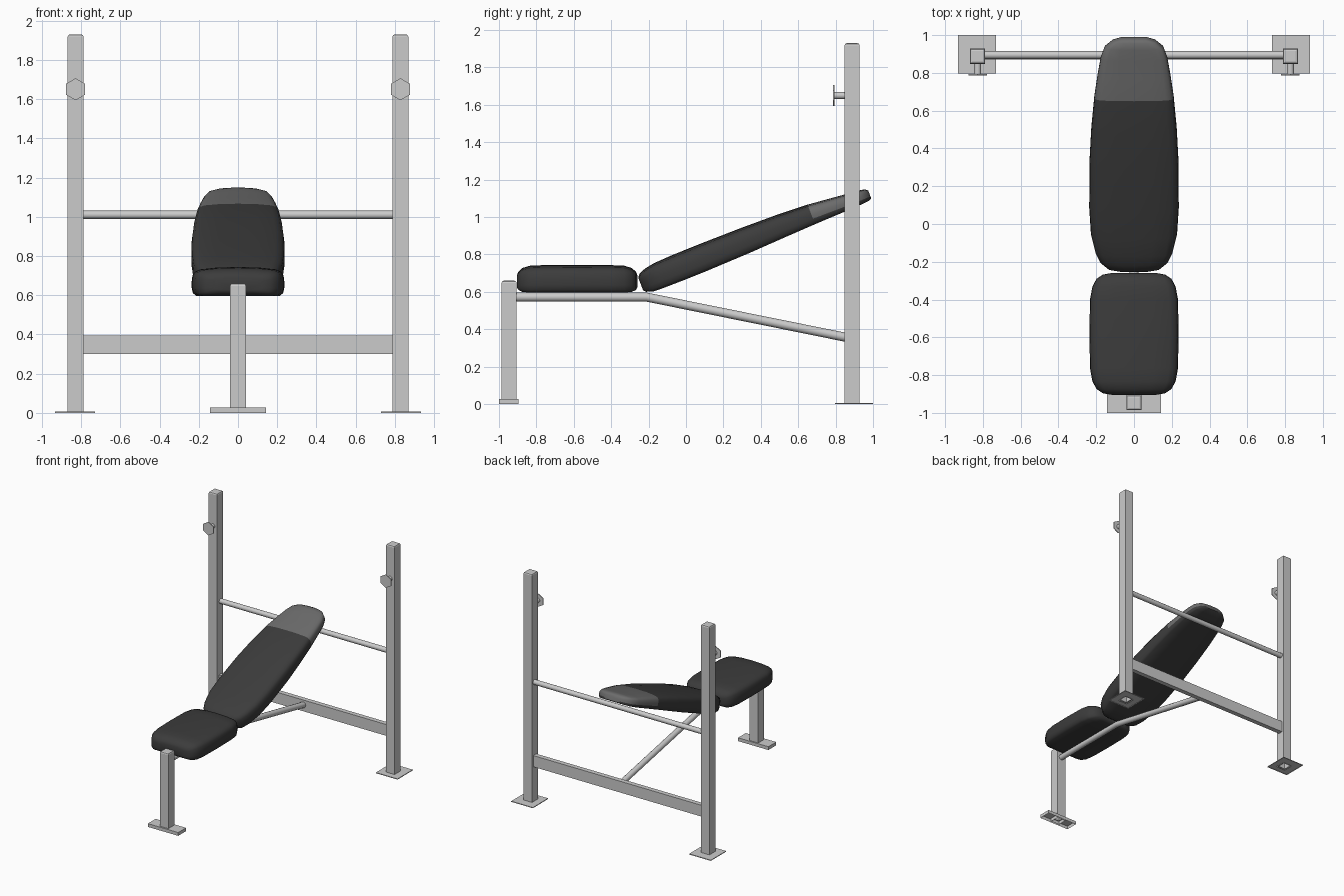
import bpy, bmesh, math
from mathutils import Vector, Matrix

cube = bpy.data.objects.get("Cube")
if cube:
    bpy.data.objects.remove(cube, do_unlink=True)


def material(name, value):
    m = bpy.data.materials.new(name)
    m.use_nodes = True
    colour = (value, value, value, 1)
    m.diffuse_color = colour
    m.node_tree.nodes["Principled BSDF"].inputs["Base Color"].default_value = colour
    return m


METAL = material("light grey metal", 0.6)
PAD = material("black padding", 0.045)
HEAD = material("grey head padding", 0.15)


def finish(name, bm, *mats):
    bmesh.ops.recalc_face_normals(bm, faces=bm.faces)
    mesh = bpy.data.meshes.new(name)
    bm.to_mesh(mesh)
    bm.free()
    for m in mats:
        mesh.materials.append(m)
    ob = bpy.data.objects.new(name, mesh)
    bpy.context.collection.objects.link(ob)
    return ob


def select(ob):
    bpy.ops.object.select_all(action='DESELECT')
    ob.select_set(True)
    bpy.context.view_layer.objects.active = ob


def smooth(ob, degrees=50):
    select(ob)
    bpy.ops.object.shade_smooth_by_angle(angle=math.radians(degrees))


def loft(bm, rings, caps):
    """Join rings of points with quads, closing the ends if asked."""
    loops = [[bm.verts.new(p) for p in ring] for ring in rings]
    n = len(loops[0])
    for a, b in zip(loops, loops[1:]):
        for i in range(n):
            j = (i + 1) % n
            bm.faces.new((a[i], a[j], b[j], b[i]))
    if caps:
        bm.faces.new(loops[0])
        bm.faces.new(loops[-1])


def box(name, centre, size, post=False):
    """A box; a post is open below and chamfered round the top."""
    bm = bmesh.new()
    bmesh.ops.create_cube(bm, size=1, matrix=Matrix.LocRotScale(centre, None, size))
    if post:
        low = min(bm.faces, key=lambda f: f.calc_center_median().z)
        bmesh.ops.delete(bm, geom=[low], context='FACES_ONLY')
        top = max(bm.faces, key=lambda f: f.calc_center_median().z)
        bmesh.ops.bevel(bm, geom=list(top.edges), offset=0.012, segments=2,
                        profile=0.5, affect='EDGES')
    return finish(name, bm, METAL)


def rect(x, y, z, hx, hy):
    return [Vector((x + sx * hx, y + sy * hy, z))
            for sx, sy in ((-1, -1), (1, -1), (1, 1), (-1, 1))]


def foot(name, x, y, hx, hy, height, post_y):
    """Plate open below, with a hole under the hollow post."""
    bm = bmesh.new()
    loft(bm, [rect(x, y, 0, hx, hy), rect(x, y, height, hx, hy),
              rect(x, post_y, height, 0.032, 0.032)], False)
    return finish(name, bm, METAL)


def tube(name, points, radius):
    curve = bpy.data.curves.new(name, 'CURVE')
    curve.dimensions = '3D'
    curve.bevel_depth = radius
    curve.bevel_resolution = 4
    curve.use_fill_caps = True
    spline = curve.splines.new('POLY')
    spline.points.add(len(points) - 1)
    for p, co in zip(spline.points, points):
        p.co = (*co, 1)
    ob = bpy.data.objects.new(name, curve)
    bpy.context.collection.objects.link(ob)
    curve.materials.append(METAL)
    select(ob)
    bpy.ops.object.convert(target='MESH')
    smooth(bpy.context.object)


# Cushion cross-section: half width and height fractions, flat below, crowned above
HALF = [(0.5, 0), (0.9, 0), (0.975, 0.1), (1, 0.28), (1, 0.5), (0.985, 0.7),
        (0.93, 0.84), (0.8, 0.92), (0.45, 0.98)]
SECTION = [(0, 0)] + HALF + [(0, 1)] + [(-x, t) for x, t in reversed(HALF)]


def cushion(name, stations, origin, tilt, head_from=None):
    """Stations are distance along, half width, underside and top."""
    bm = bmesh.new()
    rings = [[Vector((x * w, s, low + t * (high - low))) for x, t in SECTION]
             for s, w, low, high in stations]
    loft(bm, rings, True)
    mats = [PAD]
    if head_from is not None:
        mats.append(HEAD)
        for f in bm.faces:
            c = f.calc_center_median()
            if c.y > head_from and c.z > -0.01:
                f.material_index = 1
    bm.transform(Matrix.Translation(origin) @ Matrix.Rotation(math.radians(tilt), 4, 'X'))
    smooth(finish(name, bm, *mats), 60)


# Rear uprights with their base plates and bar rests
POST_X, POST_Y = 0.828, 0.888
for side, sx in (("left", 1), ("right", -1)):
    x = sx * POST_X
    box(side + "_upright", (x, POST_Y, 0.965), (0.08, 0.08, 1.93), True)
    foot(side + "_base_plate", x + sx * 0.003, 0.898, 0.101, 0.102, 0.006, POST_Y)
    tube(side + "_bar_rest", [(x, 0.85, 1.65), (x, 0.79, 1.65)], 0.019)
    bm = bmesh.new()
    bmesh.ops.create_cone(bm, cap_ends=True, segments=6, radius1=0.056, radius2=0.056,
                          depth=0.006, matrix=Matrix.Translation((x, 0.79, 1.65))
                          @ Matrix.Rotation(math.pi / 2, 4, 'X'))
    finish(side + "_rest_stop", bm, METAL)

# Cross members between the uprights
span = POST_X - 0.04
tube("upper_crossbar", [(-span, 0.895, 1.01), (span, 0.895, 1.01)], 0.021)
box("lower_crossbar", (0, 0.89, 0.347), (2 * span, 0.04, 0.095))

# Front leg and the bent rail under the cushions
box("front_leg", (0, -0.946, 0.33), (0.08, 0.08, 0.66), True)
foot("front_foot", 0, -0.948, 0.142, 0.052, 0.028, -0.946)
tube("bench_rail", [(0, -0.91, 0.572), (0, -0.21, 0.572), (0, 0.88, 0.352)], 0.024)

# Seat: the same rounding at both ends
end = [(0, 0.12, 0.625, 0.69), (0.008, 0.165, 0.61, 0.708), (0.03, 0.198, 0.6, 0.728),
       (0.07, 0.22, 0.596, 0.74), (0.14, 0.233, 0.596, 0.743)]
seat = ([(-0.904 + s, *r) for s, *r in end] + [(-0.58, 0.236, 0.596, 0.744)]
        + [(-0.26 - s, *r) for s, *r in reversed(end)])
cushion("seat", seat, (0, 0, 0), 0)

# Reclined backrest, tapering to the grey head end
backrest = [(-0.005, 0.09, -0.042, 0.03), (0.008, 0.14, -0.056, 0.046),
            (0.045, 0.18, -0.068, 0.062), (0.1, 0.205, -0.07, 0.072),
            (0.2, 0.228, -0.07, 0.077), (0.35, 0.237, -0.068, 0.08),
            (0.6, 0.236, -0.06, 0.081), (0.8, 0.226, -0.05, 0.078),
            (0.98, 0.21, -0.042, 0.07), (1.1, 0.193, -0.038, 0.058),
            (1.2, 0.176, -0.035, 0.048), (1.26, 0.155, -0.032, 0.043),
            (1.295, 0.115, -0.028, 0.037), (1.31, 0.07, -0.022, 0.024)]
cushion("backrest", backrest, (0, -0.24, 0.65), 21, 0.98)
